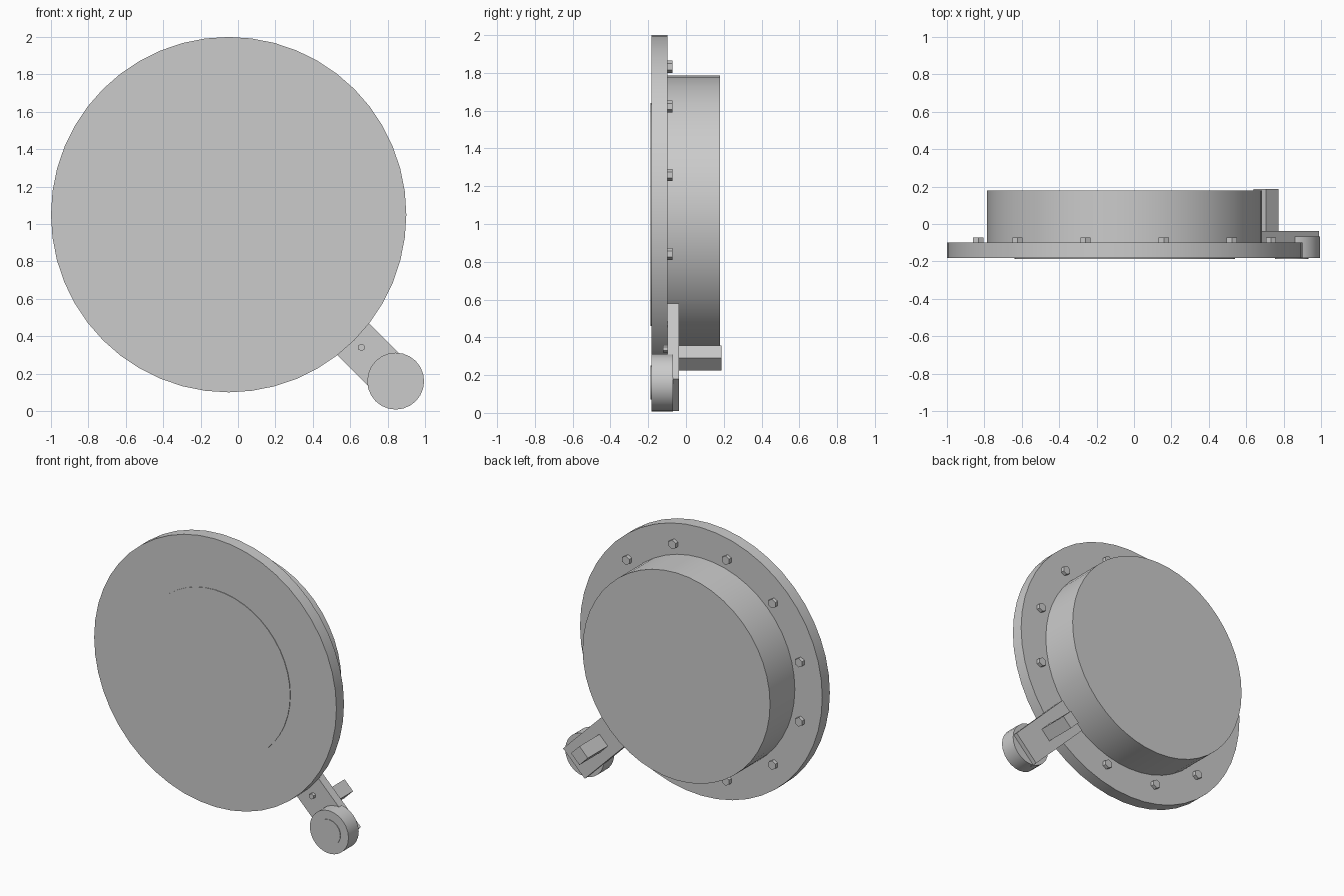
import bpy, math
from mathutils import Matrix, Vector

cube = bpy.data.objects.get("Cube")
if cube:
    bpy.data.objects.remove(cube, do_unlink=True)

grey = bpy.data.materials.new("plain_grey")
grey.use_nodes = True
COLOUR = (0.6, 0.6, 0.6, 1)
grey.diffuse_color = COLOUR
grey.node_tree.nodes["Principled BSDF"].inputs["Base Color"].default_value = COLOUR

CX, CZ = -0.05, 1.05            # centre of the main cover
DIAG = math.radians(45)         # direction of the latch arm, down and to the left


def finish(name, smooth):
    ob = bpy.context.object
    ob.name = name
    ob.data.materials.append(grey)
    bpy.ops.object.transform_apply(location=False, rotation=True, scale=True)
    if smooth:
        bpy.ops.object.shade_smooth_by_angle(angle=math.radians(35))
    return ob


def disc(name, x, z, radius, y0, y1, sides=48):
    """Cylinder lying along y, from y0 to y1."""
    bpy.ops.mesh.primitive_cylinder_add(
        vertices=sides, radius=radius, depth=y1 - y0,
        location=(x, (y0 + y1) / 2, z), rotation=(math.pi / 2, 0, 0))
    return finish(name, sides > 6)


def diagonal_box(name, x, z, length, width, y0, y1):
    """Box whose length runs along the latch arm."""
    bpy.ops.mesh.primitive_cube_add(
        size=1, location=(x, (y0 + y1) / 2, z), rotation=(0, DIAG, 0))
    bpy.context.object.scale = (length, y1 - y0, width)
    return finish(name, False)


# Main cover: wide flange, thin front plate and deep rear drum
disc("flange", CX, CZ, 0.95, -0.183, -0.098)
disc("front_plate", CX, CZ, 0.59, -0.187, -0.182)
disc("rear_drum", CX, CZ, 0.735, -0.1, 0.18)

# Ring of hexagonal bolts on the back of the flange
for i in range(12):
    a = math.radians(15 + 30 * i)
    disc(f"flange_bolt_{i + 1}", CX + 0.81 * math.cos(a), CZ + 0.81 * math.sin(a),
         0.032, -0.1, -0.072, 6)

# Latch arm with its round knob, pivot bolt and rear block
diagonal_box("latch_arm", 0.705, 0.295, 0.566, 0.24, -0.098, -0.037)
disc("knob", 0.843, 0.16, 0.152, -0.183, -0.068, 24)
disc("knob_plate", 0.843, 0.16, 0.09, -0.187, -0.182, 24)
disc("arm_bolt", 0.66, 0.34, 0.02, -0.122, -0.097, 6)
diagonal_box("latch_block", 0.705, 0.29, 0.094, 0.094, -0.04, 0.187)
